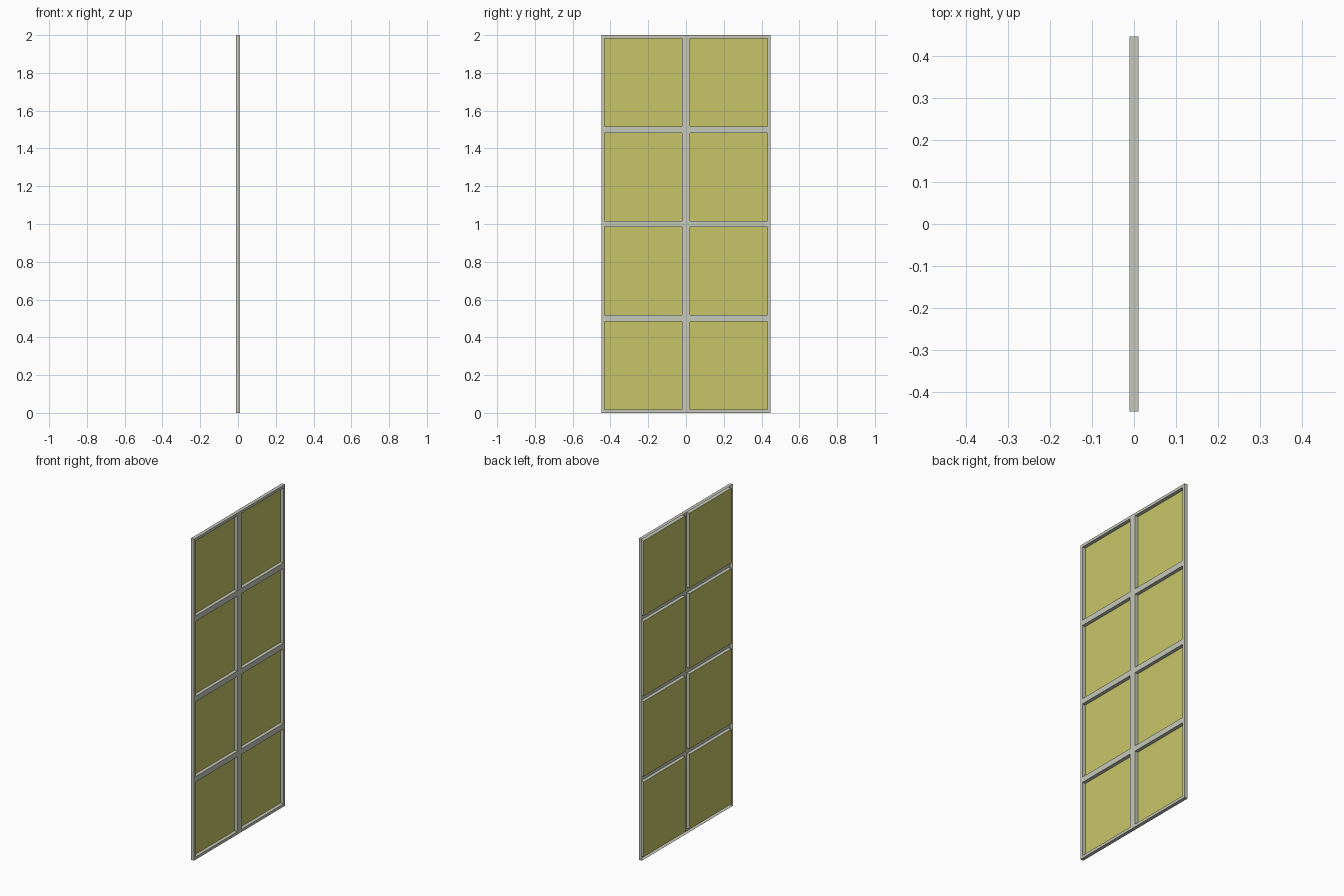
import bpy
import bmesh

cube = bpy.data.objects.get("Cube")
if cube:
    bpy.data.objects.remove(cube, do_unlink=True)

HALF_DEPTH = 0.0107
HALF_WIDTH = 0.448
RIM = 0.017          # outer border, also half of each crossbar
MULLION = 0.021      # half of the centre upright
ROWS = 4
PITCH = 2.0 / ROWS


def make_material(name, color):
    mat = bpy.data.materials.new(name)
    mat.use_nodes = True
    mat.diffuse_color = color
    mat.node_tree.nodes["Principled BSDF"].inputs["Base Color"].default_value = color
    return mat


frame_mat = make_material("pale grey frame", (0.57, 0.58, 0.49, 1))
pane_mat = make_material("olive yellow pane", (0.57, 0.56, 0.14, 1))

# Grid lines of the panel: border, panes, bars
ys = [-HALF_WIDTH, -HALF_WIDTH + RIM, -MULLION, MULLION, HALF_WIDTH - RIM, HALF_WIDTH]
zs = [0.0]
for row in range(ROWS):
    zs += [row * PITCH + RIM, (row + 1) * PITCH - RIM]
zs.append(2.0)

# Flat face sheet, facing +x
bm = bmesh.new()
grid = [[bm.verts.new((HALF_DEPTH, y, z)) for y in ys] for z in zs]
panes = []
for r in range(len(zs) - 1):
    for c in range(len(ys) - 1):
        face = bm.faces.new((grid[r][c], grid[r][c + 1],
                             grid[r + 1][c + 1], grid[r + 1][c]))
        if r % 2 and c % 2:
            panes.append(face)


def push_back(geom):
    for v in geom:
        if isinstance(v, bmesh.types.BMVert):
            v.co.x = -HALF_DEPTH


# Outer flange folded backwards
border = [e for e in bm.edges if e.is_boundary]
push_back(bmesh.ops.extrude_edge_only(bm, edges=border)["geom"])

# Panes pressed back as shallow trays
pressed = bmesh.ops.extrude_face_region(bm, geom=panes)["geom"]
push_back(pressed)
pressed_faces = [f for f in pressed if isinstance(f, bmesh.types.BMFace)]
bmesh.ops.delete(bm, geom=[f for f in panes if f.is_valid], context="FACES_ONLY")
for face in pressed_faces:
    face.material_index = 1

# Outward normals on the face side
bmesh.ops.recalc_face_normals(bm, faces=bm.faces[:])
bm.normal_update()
if pressed_faces[0].normal.x < 0:
    bmesh.ops.reverse_faces(bm, faces=bm.faces[:])

mesh = bpy.data.meshes.new("window_panel")
bm.to_mesh(mesh)
bm.free()
mesh.materials.append(frame_mat)
mesh.materials.append(pane_mat)
panel = bpy.data.objects.new("window_panel", mesh)
bpy.context.collection.objects.link(panel)
